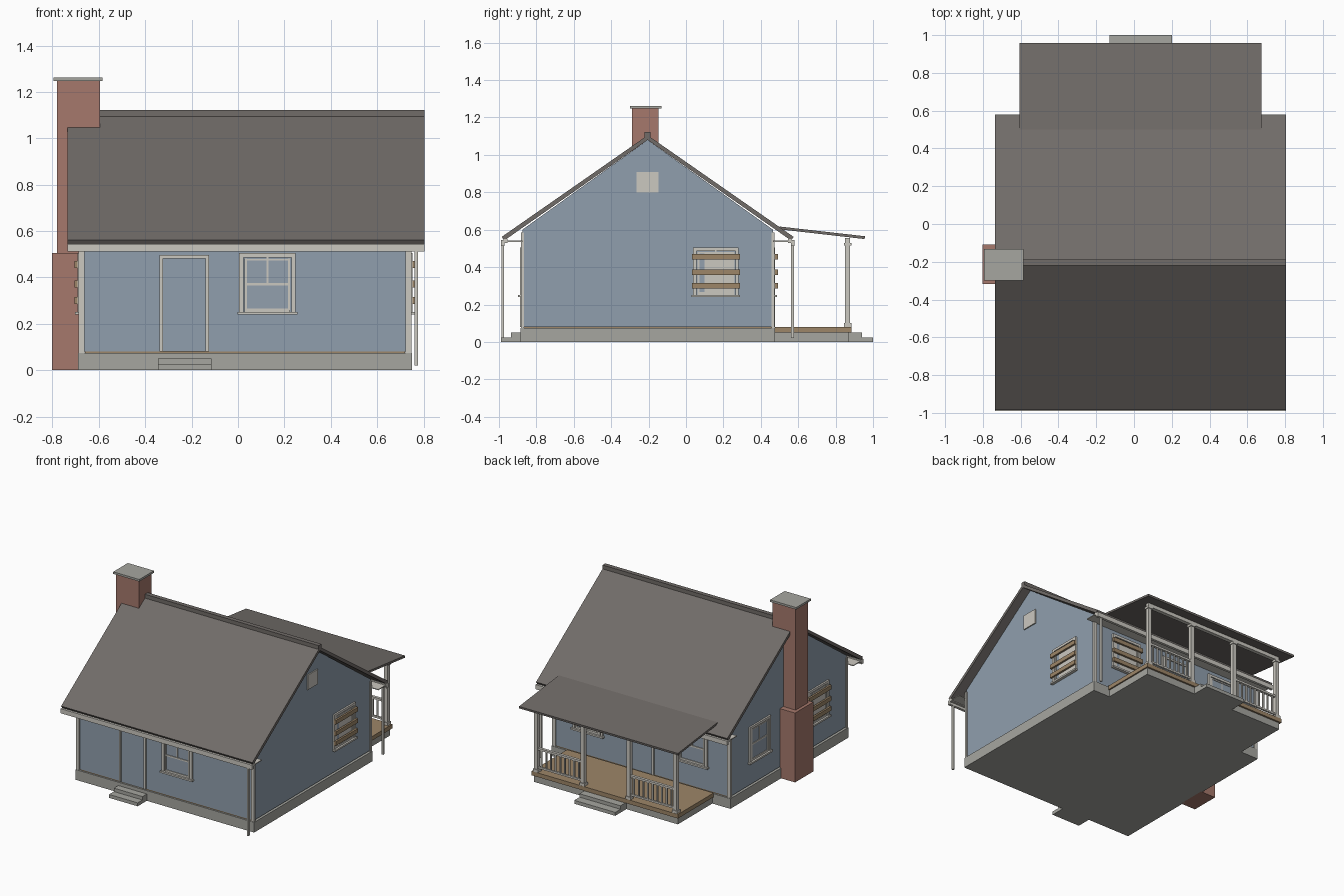
import bpy, bmesh
from math import radians
from mathutils import Matrix, Vector

cube = bpy.data.objects.get("Cube")
if cube:
    bpy.data.objects.remove(cube, do_unlink=True)


def material(name, rgb):
    m = bpy.data.materials.new(name)
    m.use_nodes = True
    m.diffuse_color = (*rgb, 1)
    m.node_tree.nodes["Principled BSDF"].inputs["Base Color"].default_value = (*rgb, 1)
    return m


SIDING = material("blue_siding", (0.28, 0.345, 0.42))
GLASS = material("window_glass", (0.29, 0.35, 0.42))
TRIM = material("off_white_trim", (0.60, 0.58, 0.53))
ROOF = material("grey_brown_shingle", (0.165, 0.15, 0.14))
BRICK = material("red_brick", (0.38, 0.19, 0.15))
WOOD = material("bare_wood", (0.34, 0.24, 0.14))
STONE = material("grey_concrete", (0.38, 0.38, 0.35))


def finish(name, bm, mats, matrix=Matrix()):
    bmesh.ops.recalc_face_normals(bm, faces=bm.faces)
    mesh = bpy.data.meshes.new(name)
    bm.to_mesh(mesh)
    bm.free()
    for m in mats:
        mesh.materials.append(m)
    ob = bpy.data.objects.new(name, mesh)
    ob.matrix_world = matrix
    bpy.context.collection.objects.link(ob)
    return ob


def build(name, boxes, matrix=Matrix()):
    """One object from boxes given as (material, x range, y range, z range)."""
    bm = bmesh.new()
    mats = []
    for mat, *spans in boxes:
        if mat not in mats:
            mats.append(mat)
        size = Vector([b - a for a, b in spans])
        mid = Vector([(a + b) / 2 for a, b in spans])
        made = bmesh.ops.create_cube(bm, size=1,
                                     matrix=Matrix.Translation(mid) @ Matrix.Diagonal((*size, 1)))
        for f in {f for v in made["verts"] for f in v.link_faces}:
            f.material_index = mats.index(mat)
    return finish(name, bm, mats, matrix)


def extrude_x(name, mat, profile, x0, x1):
    """Push a (y, z) outline along x."""
    bm = bmesh.new()
    face = bm.faces.new([bm.verts.new((x0, y, z)) for y, z in profile])
    out = bmesh.ops.extrude_face_region(bm, geom=[face])
    verts = [v for v in out["geom"] if isinstance(v, bmesh.types.BMVert)]
    bmesh.ops.translate(bm, verts=verts, vec=(x1 - x0, 0, 0))
    return finish(name, bm, [mat])


X0, X1 = -0.68, 0.74        # side walls
Y0, Y1 = -0.875, 0.465      # front and back walls
RIDGE = -0.205
ROOF_X = (-0.735, 0.805)
PORCH = 0.035               # porch centre line

# Foundation, floor and gabled body
build("foundation", [(STONE, (X0 - .01, X1 + .01), (Y0 - .01, Y1 + .01), (0, .074))])
build("floor", [(WOOD, (X0 + .02, X1 - .02), (Y0 + .003, Y1 - .003), (.07, .084))])
extrude_x("house_walls", SIDING,
          [(Y0, .081), (Y1, .081), (Y1, .60), (RIDGE, 1.08), (Y0, .60)], X0, X1)

# Corner boards
for x in (X0, X1):
    for y in (Y0, Y1):
        sx, sy = (1 if x > 0 else -1), (1 if y > 0 else -1)
        xr = sorted((x + .008 * sx, x - .018 * sx))
        yr = sorted((y + .008 * sy, y - .009 * sy))
        build("corner_board", [(TRIM, xr, yr, (.075, .585))])

# Main roof slopes, ridge cap, fascia, soffit and gutters
for side, half, wall in (("front", -.78, Y0), ("back", .78, Y1)):
    eave = RIDGE + half
    s = 1 if half > 0 else -1
    extrude_x(side + "_roof", ROOF,
              [(RIDGE, 1.105), (eave, .562), (eave - .013 * s, .542), (RIDGE, 1.08)], *ROOF_X)
    build(side + "_soffit", [(TRIM, ROOF_X, sorted((wall, eave - .015 * s)), (.535, .541))])
    build(side + "_fascia", [(TRIM, ROOF_X, sorted((eave - .03 * s, eave - .012 * s)), (.53, .55))])
    build(side + "_gutter", [(TRIM, ROOF_X, sorted((eave - .014 * s, eave + .005 * s)), (.512, .545))])
    build(side + "_downspout", [
        (TRIM, (.762, .776), sorted((eave - .013 * s, eave + .002 * s)), (.02, .52))])
build("ridge_cap", [(ROOF, ROOF_X, (RIDGE - .016, RIDGE + .016), (1.085, 1.122))])

# Chimney
build("chimney", [
    (BRICK, (-.803, -.68), (-.318, -.108), (0, .505)),
    (BRICK, (-.78, -.595), (-.29, -.148), (.50, 1.25)),
    (STONE, (-.795, -.585), (-.30, -.132), (1.247, 1.262))])


def on_wall(x, y, turn):
    """Local x runs along the wall, local -y points outward."""
    return Matrix.Translation((x, y, 0)) @ Matrix.Rotation(radians(turn), 4, "Z")


def window(name, matrix, boarded=False):
    parts = [(GLASS, (-.10, .10), (-.003, .01), (.26, .49)),
             (TRIM, (-.13, .13), (-.022, .01), (.24, .252)),
             (TRIM, (-.122, .122), (-.012, .01), (.487, .505)),
             (TRIM, (-.09, .09), (-.008, .01), (.366, .377)),
             (TRIM, (-.004, .004), (-.006, .01), (.37, .485)),
             (TRIM, (-.09, .09), (-.008, .01), (.252, .266)),
             (TRIM, (-.09, .09), (-.008, .01), (.474, .48))]
    for s in (-1, 1):
        parts.append((TRIM, sorted((s * .104, s * .122)), (-.012, .01), (.25, .49)))
        parts.append((TRIM, sorted((s * .088, s * .098)), (-.008, .01), (.252, .482)))
    if boarded:
        parts.append((TRIM, (-.06, .09), (-.005, .01), (.26, .48)))
        parts += [(WOOD, (-.128, .128), (-.026, -.012), (z - .015, z + .015))
                  for z in (.30, .372, .455)]
    build(name, parts, matrix)


def door(name, matrix):
    parts = [(SIDING, (-.092, .092), (-.004, .01), (.08, .482)),
             (TRIM, (-.106, .106), (-.012, .01), (.482, .496))]
    parts += [(TRIM, sorted((s * .092, s * .106)), (-.012, .01), (.08, .49)) for s in (-1, 1)]
    build(name, parts, matrix)


# Openings
door("front_door", on_wall(-.232, Y0, 0))
door("back_door", on_wall(PORCH, Y1, 180))
window("front_window", on_wall(.127, Y0, 0))
window("left_gable_window", on_wall(X1, .16, 90), True)
window("back_boarded_window", on_wall(.46, Y1, 180), True)
window("back_window", on_wall(-.38, Y1, 180))
window("right_gable_window", on_wall(X0, .13, -90))
window("right_boarded_window", on_wall(X0, -.54, -90), True)
build("gable_vent", [(TRIM, (X1 - .01, X1 + .008), (-.265, -.147), (.80, .908))])

# Steps
build("front_steps", [(STONE, (-.345, -.115), (-.99, Y0), (0, .025)),
                      (STONE, (-.345, -.115), (-.935, Y0), (.025, .05))])
build("back_steps", [(STONE, (PORCH - .165, PORCH + .165), (.86, 1.0), (0, .025)),
                     (STONE, (PORCH - .165, PORCH + .165), (.86, .94), (.025, .05))])

# Back porch
build("porch_base", [(STONE, (PORCH - .58, PORCH + .58), (Y1, .872), (0, .05))])
build("porch_deck", [(WOOD, (PORCH - .59, PORCH + .59), (Y1 + .01, .885), (.05, .08))])
extrude_x("porch_roof", ROOF, [(.50, .617), (.957, .565), (.955, .55), (.50, .602)],
          PORCH - .64, PORCH + .64)
posts = [PORCH + d for d in (-.56, -.185, .185, .56)]
for x in posts:
    build("porch_post", [
        (TRIM, (x - .014, x + .014), (.85, .878), (.08, .55)),
        (TRIM, (x - .02, x + .02), (.844, .884), (.08, .10)),
        (TRIM, (x - .02, x + .02), (.844, .884), (.515, .53))])
build("porch_beam", [(TRIM, (posts[0] - .014, posts[-1] + .014), (.85, .878), (.53, .556))])

# Railings either side of the steps
for a, b in (posts[:2], posts[2:]):
    rail = [(TRIM, (a, b), (.854, .874), (.24, .255)),
            (TRIM, (a, b), (.857, .871), (.105, .118))]
    count = 9
    for i in range(1, count + 1):
        x = a + (b - a) * i / (count + 1)
        rail.append((TRIM, (x - .005, x + .005), (.859, .869), (.11, .245)))
    build("porch_railing", rail)
